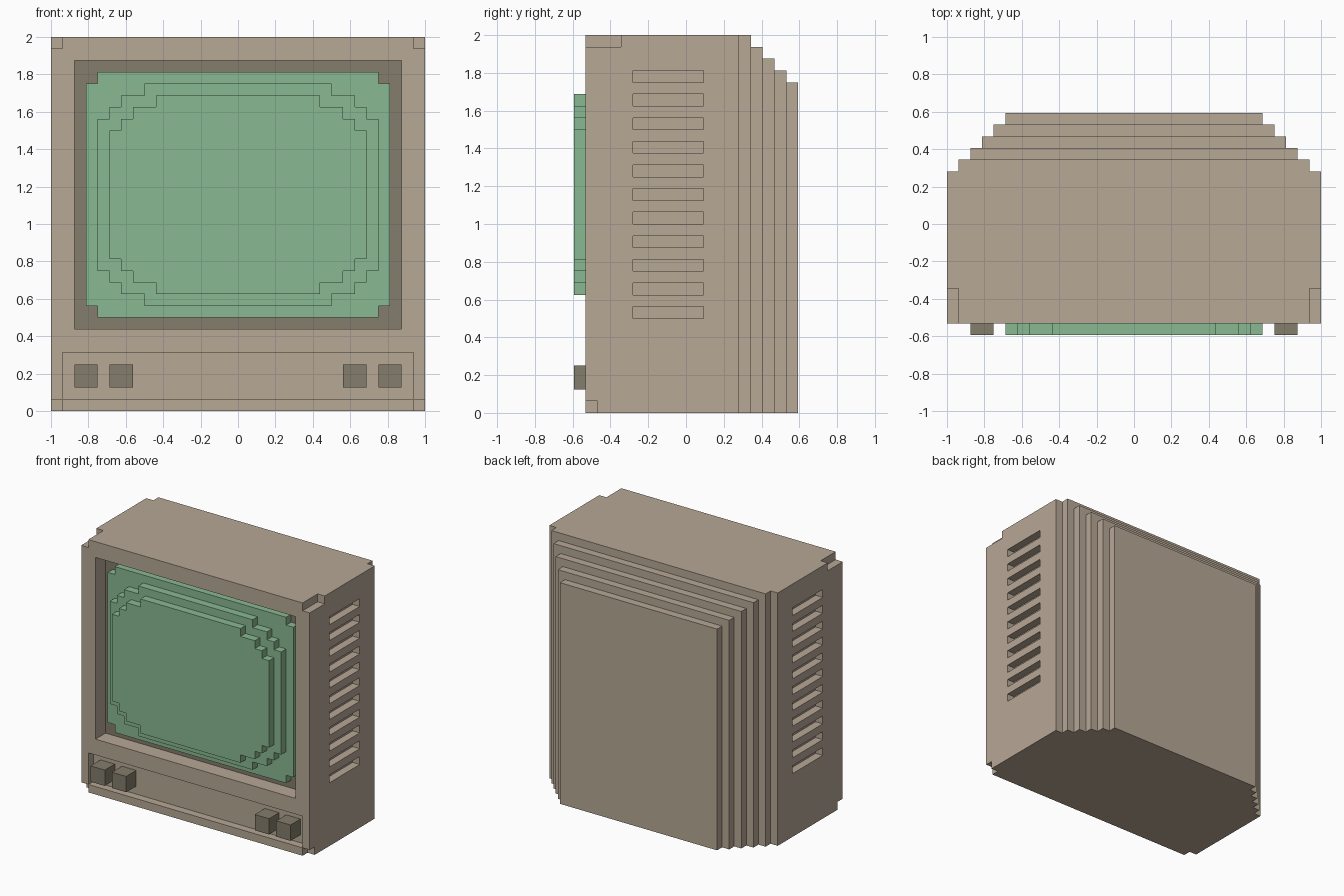
import bpy
import bmesh
from mathutils import Vector

cube = bpy.data.objects.get("Cube")
if cube:
    bpy.data.objects.remove(cube, do_unlink=True)

U = 1 / 16          # grid cell
DEPTH = 19          # cells from screen front to back


def material(name, rgb):
    m = bpy.data.materials.new(name)
    m.use_nodes = True
    m.diffuse_color = (*rgb, 1)
    m.node_tree.nodes["Principled BSDF"].inputs["Base Color"].default_value = (*rgb, 1)
    return m


BEIGE = material("beige plastic", (0.474, 0.392, 0.305))
DARK = material("dark taupe", (0.231, 0.205, 0.15))
GREEN = material("screen green", (0.25, 0.485, 0.283))


def place(x, y, z):
    """Grid cells to model units; y counts from the front."""
    return Vector((x, y - DEPTH / 2, z)) * U


def add_prism(bm, outline, y0, y1):
    """Extrude an x-z outline from y0 back to y1."""
    face = bm.faces.new([bm.verts.new(place(x, y0, z)) for x, z in outline])
    new = bmesh.ops.extrude_face_region(bm, geom=[face])["geom"]
    verts = [v for v in new if isinstance(v, bmesh.types.BMVert)]
    bmesh.ops.translate(bm, verts=verts, vec=(0, (y1 - y0) * U, 0))


def add_box(bm, x0, x1, y0, y1, z0, z1):
    add_prism(bm, [(x0, z0), (x1, z0), (x1, z1), (x0, z1)], y0, y1)


def finish(bm, name, mat=None):
    bmesh.ops.recalc_face_normals(bm, faces=bm.faces)
    mesh = bpy.data.meshes.new(name)
    bm.to_mesh(mesh)
    bm.free()
    ob = bpy.data.objects.new(name, mesh)
    bpy.context.collection.objects.link(ob)
    if mat:
        mesh.materials.append(mat)
    return ob


def boxes(name, items, mat=None):
    bm = bmesh.new()
    for item in items:
        add_box(bm, *item)
    return finish(bm, name, mat)


def both_sides(x0, x1, *rest):
    return [(x0, x1, *rest), (-x1, -x0, *rest)]


def carve(target, cutter):
    cutter.hide_render = True
    mod = target.modifiers.new("carve", "BOOLEAN")
    mod.operation = "DIFFERENCE"
    mod.solver = "EXACT"
    mod.object = cutter
    bpy.context.view_layer.objects.active = target
    bpy.ops.object.modifier_apply(modifier=mod.name)
    bpy.data.objects.remove(cutter, do_unlink=True)


# Case with screen opening, control panel recess, notched corners and vents
case = boxes("case", [(-16, 16, 1, 14, 0, 32)], BEIGE)
case.data.materials.append(DARK)
carve(case, boxes("recess_cutter", [(-14, 14, 0, 3, 7, 30), (-15, 15, 0, 2, 1, 5)]))
carve(case, boxes("corner_cutter",
                  both_sides(15, 17, 0, 4, 31, 33) + both_sides(15, 17, 0, 2, -1, 1)))
vents = []
for z in range(8, 30, 2):
    vents += both_sides(15, 17, 5, 11, z, z + 1)
carve(case, boxes("vent_cutter", vents))

# Dark floor of the screen opening
floor_y = place(0, 3, 0).y
for p in case.data.polygons:
    on_floor = abs(p.center.y - floor_y) < U / 10 and abs(p.normal.y) > 0.9
    p.material_index = 1 if on_floor else 0

# Stepped back shell, narrowing and lowering toward the rear
boxes("back_shell", [(i - 15, 15 - i, 14 + i, 15 + i, 0, 32 - i) for i in range(5)], BEIGE)

# Screen built from three layers with stepped corners
SCREEN_Z = 18.5
layers = {
    "screen_base": (2, [(13, 9.5), (12, 9.5), (12, 10.5)]),
    "screen_middle": (1, [(12, 6.5), (11, 6.5), (11, 7.5), (10, 7.5),
                          (10, 8.5), (8, 8.5), (8, 9.5)]),
    "screen_front": (0, [(11, 5.5), (10, 5.5), (10, 6.5), (9, 6.5),
                         (9, 7.5), (7, 7.5), (7, 8.5)]),
}
for name, (y, corner) in layers.items():
    top = corner + [(-x, z) for x, z in reversed(corner)]
    ring = top + [(-x, -z) for x, z in top]
    bm = bmesh.new()
    add_prism(bm, [(x, z + SCREEN_Z) for x, z in ring], y, y + 1)
    finish(bm, name, GREEN)

# Control knobs
for side, s in (("left", 1), ("right", -1)):
    for part, x in (("inner", 10), ("outer", 13)):
        boxes(f"{side}_{part}_knob", [(s * x - 1, s * x + 1, 0, 2, 2, 4)], DARK)
